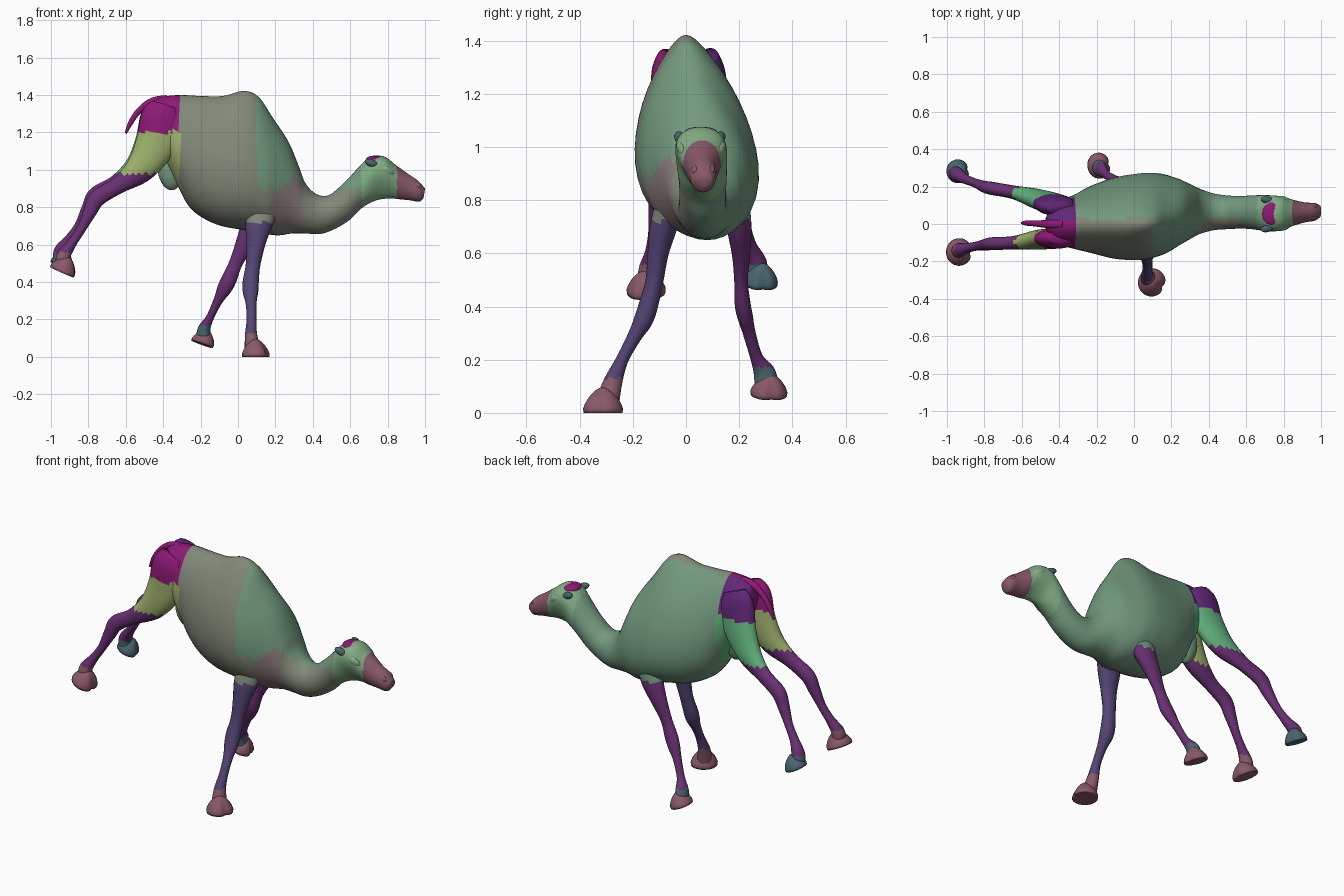
import bpy, bmesh, math
from mathutils import Vector, Euler

COLOURS = {
    "grey_green": (0.22, 0.25, 0.19), "green": (0.17, 0.32, 0.21), "pale_green": (0.22, 0.42, 0.23),
    "dusty_pink": (0.26, 0.20, 0.20), "magenta": (0.27, 0.01, 0.18), "violet": (0.12, 0.02, 0.19),
    "lime": (0.34, 0.44, 0.15), "mint": (0.12, 0.44, 0.20), "plum": (0.14, 0.03, 0.17),
    "indigo": (0.09, 0.06, 0.18), "mauve": (0.25, 0.10, 0.14), "dark_teal": (0.07, 0.13, 0.16),
}
MATS = {}
for key, rgb in COLOURS.items():
    MATS[key] = bpy.data.materials.new(key)
    MATS[key].diffuse_color = (*rgb, 1)


def finish(name, bm, colour):
    """Turn a bmesh into a smooth object; colour is a name or a rule on face centres."""
    bmesh.ops.recalc_face_normals(bm, faces=bm.faces)
    me = bpy.data.meshes.new(name)
    slots = []
    for f in bm.faces:
        f.smooth = True
        c = colour(f.calc_center_median()) if callable(colour) else colour
        if c not in slots:
            slots.append(c)
        f.material_index = slots.index(c)
    bm.to_mesh(me)
    bm.free()
    for s in slots:
        me.materials.append(MATS[s])
    ob = bpy.data.objects.new(name, me)
    bpy.context.collection.objects.link(ob)
    return ob


def smooth_rows(rows, n=6):
    """Catmull-Rom interpolation of rows of numbers."""
    out = []
    for i in range(len(rows) - 1):
        p0, p1 = rows[max(i - 1, 0)], rows[i]
        p2, p3 = rows[i + 1], rows[min(i + 2, len(rows) - 1)]
        for k in range(n):
            t = k / n
            out.append([0.5 * (2 * b + (c - a) * t + (2 * a - 5 * b + 4 * c - d) * t * t
                               + (3 * b - a - 3 * c + d) * t ** 3)
                        for a, b, c, d in zip(p0, p1, p2, p3)])
    return out + [list(rows[-1])]


def loft(name, rings, colour, sides=28):
    """Skin rings given as (centre, up half-axis, side half-axis, egg)."""
    bm = bmesh.new()
    loops = []
    for c, u, v, egg in rings:
        loop = []
        for i in range(sides):
            a = 2 * math.pi * i / sides
            k = math.cos(a)
            w = 1 - egg * k - 0.4 * max(egg, 0) * max(k, 0) ** 3
            loop.append(bm.verts.new(c + u * k + v * math.sin(a) * w))
        loops.append(loop)
    for a, b in zip(loops, loops[1:]):
        for i in range(sides):
            j = (i + 1) % sides
            bm.faces.new((a[i], a[j], b[j], b[i]))
    for loop, s in ((loops[0], 0), (loops[-1], -1)):
        tip = bm.verts.new(rings[s][0])
        for i in range(sides):
            bm.faces.new((loop[i], loop[(i + 1) % sides], tip))
    return finish(name, bm, colour)


def limb(name, rows, colour, sides=18):
    """Tube along rows of x, y, z, front-back radius, side radius."""
    pts = smooth_rows(rows)
    rings = []
    for i, p in enumerate(pts):
        q, r = pts[max(i - 1, 0)], pts[min(i + 1, len(pts) - 1)]
        t = (Vector(r[:3]) - Vector(q[:3])).normalized()
        u = t.cross(Vector((0, 1, 0))).normalized()
        rings.append((Vector(p[:3]), u * p[3], u.cross(t) * p[4], 0))
    return loft(name, rings, colour, sides)


def ellipsoid(name, loc, size, rot, colour, foot=False):
    bm = bmesh.new()
    bmesh.ops.create_uvsphere(bm, u_segments=24, v_segments=16, radius=1)
    turn = Euler(rot).to_matrix()
    for v in bm.verts:
        if foot:  # flat sole, tapered top and a cleft between two toes
            v.co.z = max(v.co.z, -0.2)
            taper = 1 - 0.3 * max(v.co.z, 0)
            v.co.x *= taper
            v.co.y *= taper
            if v.co.x > 0.2:
                v.co.x *= 0.8 + 0.5 * min(abs(v.co.y), 0.4)
        v.co = Vector(loc) + turn @ Vector([a * b for a, b in zip(v.co, size)])
    return finish(name, bm, colour)


# Torso, neck and head: top x, z, bottom x, z, top y, bottom y, half width, egg
torso = [
    (-0.475, 1.31, -0.465, 1.25, 0.0, 0.01, 0.03, 0),
    (-0.46, 1.365, -0.44, 1.15, 0.0, 0.01, 0.07, 0),
    (-0.41, 1.39, -0.40, 1.07, 0.0, 0.015, 0.115, 0.05),
    (-0.31, 1.40, -0.33, 0.93, 0.0, 0.02, 0.143, 0.12),
    (-0.20, 1.395, -0.25, 0.79, 0.0, 0.04, 0.175, 0.2),
    (-0.08, 1.395, -0.12, 0.71, 0.0, 0.05, 0.208, 0.28),
    (0.03, 1.422, 0.02, 0.68, 0.0, 0.06, 0.218, 0.36),
    (0.11, 1.39, 0.10, 0.67, 0.005, 0.07, 0.213, 0.36),
    (0.185, 1.28, 0.16, 0.655, 0.02, 0.075, 0.203, 0.25),
    (0.27, 1.15, 0.22, 0.65, 0.045, 0.08, 0.175, 0.1),
    (0.325, 1.02, 0.29, 0.66, 0.055, 0.08, 0.142, 0),
]
neck_head = [
    (0.36, 0.93, 0.36, 0.66, 0.06, 0.075, 0.118, 0),
    (0.415, 0.873, 0.44, 0.657, 0.06, 0.07, 0.098, 0),
    (0.48, 0.863, 0.52, 0.685, 0.06, 0.065, 0.09, 0),
    (0.545, 0.91, 0.60, 0.735, 0.06, 0.065, 0.087, 0),
    (0.60, 0.965, 0.655, 0.79, 0.06, 0.065, 0.09, 0),
    (0.655, 1.025, 0.71, 0.825, 0.06, 0.06, 0.094, -0.1),
    (0.71, 1.068, 0.76, 0.842, 0.055, 0.06, 0.092, -0.35),
    (0.78, 1.072, 0.82, 0.847, 0.055, 0.06, 0.085, -0.35),
    (0.845, 1.025, 0.87, 0.842, 0.06, 0.06, 0.068, -0.1),
    (0.91, 0.978, 0.92, 0.837, 0.062, 0.062, 0.053, 0),
    (0.965, 0.94, 0.97, 0.83, 0.065, 0.065, 0.047, 0),
    (1.0, 0.90, 0.992, 0.85, 0.068, 0.068, 0.03, 0),
]


def body_colour(c):
    if c.x < -0.31:
        if c.z < 1.2:
            return "lime" if c.y < 0.01 else "mint"
        return "magenta" if c.y < 0.01 else "violet"
    if c.x > 0.85:
        return "mauve"
    if c.x > 0.66:
        return "pale_green"
    if c.y < 0.06 and 0.17 < c.x < 0.34 and 0.7 < c.z < 0.97 - abs(c.x - 0.3):
        return "dusty_pink"
    return "green" if c.y > 0.03 or (c.x > 0.1 and c.z > 0.9) else "grey_green"


rings = []
for xt, zt, xb, zb, yt, yb, hw, egg in smooth_rows(torso + neck_head):
    top, bot = Vector((xt, yt, zt)), Vector((xb, yb, zb))
    rings.append(((top + bot) / 2, (top - bot) / 2, Vector((0, hw, 0)), egg))
loft("torso_neck_head", rings, body_colour, 40)

# Ears, brows and nostril bumps
for s, side in ((-1, "right"), (1, "left")):
    ellipsoid(side + "_ear", (0.715, 0.052 + s * 0.075, 1.035), (0.04, 0.02, 0.02), (0, 0.4, -s * 0.25), "dark_teal")
    ellipsoid(side + "_brow", (0.80, 0.057 + s * 0.075, 0.995), (0.04, 0.016, 0.022), (0, 0.5, -s * 0.3), "pale_green")
    ellipsoid(side + "_nostril", (0.96, 0.065 + s * 0.03, 0.915), (0.025, 0.014, 0.015), (0, 0.6, 0), "mauve")
ellipsoid("crown_tuft", (0.735, 0.055, 1.058), (0.05, 0.06, 0.018), (0, 0, 0), "magenta")

# Tail and sheath
limb("tail", [(-0.38, 0, 1.38, 0.02, 0.025), (-0.46, 0, 1.365, 0.02, 0.022), (-0.53, 0.003, 1.315, 0.016, 0.016),
              (-0.575, 0.005, 1.25, 0.013, 0.014), (-0.60, 0.005, 1.195, 0.006, 0.006)], "magenta")
ellipsoid("sheath", (-0.365, 0.02, 1.0), (0.065, 0.05, 0.11), (0, -0.15, 0), "green")

# Front legs
limb("right_front_leg", [
    (0.14, -0.05, 0.82, 0.085, 0.055), (0.11, -0.085, 0.70, 0.07, 0.052), (0.095, -0.105, 0.60, 0.05, 0.04),
    (0.08, -0.12, 0.49, 0.039, 0.034), (0.068, -0.143, 0.40, 0.043, 0.037), (0.067, -0.162, 0.345, 0.041, 0.036),
    (0.07, -0.195, 0.285, 0.029, 0.027), (0.072, -0.24, 0.20, 0.026, 0.024), (0.07, -0.275, 0.115, 0.033, 0.036),
    (0.08, -0.295, 0.04, 0.045, 0.045)],
    lambda c: "grey_green" if c.z > 0.72 else "indigo" if c.z > 0.13 else "mauve")
limb("left_front_leg", [
    (0.13, 0.185, 0.82, 0.085, 0.05), (0.085, 0.2, 0.70, 0.07, 0.047), (0.035, 0.207, 0.60, 0.05, 0.035),
    (-0.012, 0.207, 0.50, 0.036, 0.026), (-0.05, 0.213, 0.41, 0.041, 0.03), (-0.075, 0.223, 0.36, 0.038, 0.029),
    (-0.107, 0.238, 0.30, 0.025, 0.024), (-0.15, 0.265, 0.21, 0.021, 0.024), (-0.18, 0.295, 0.15, 0.034, 0.042),
    (-0.185, 0.305, 0.09, 0.042, 0.045)],
    lambda c: "green" if c.z > 0.72 else "plum" if c.z > 0.17 else "dark_teal")

# Hind legs: same side profile, different side offsets
profile = [(-0.39, 1.345, 0.075, 0.035), (-0.41, 1.28, 0.108, 0.052), (-0.435, 1.15, 0.11, 0.055),
           (-0.52, 1.01, 0.08, 0.052), (-0.64, 0.918, 0.046, 0.036), (-0.75, 0.85, 0.045, 0.035),
           (-0.792, 0.775, 0.036, 0.031), (-0.84, 0.68, 0.024, 0.024), (-0.89, 0.605, 0.026, 0.026),
           (-0.932, 0.54, 0.038, 0.038), (-0.935, 0.48, 0.04, 0.04)]
hind = (
    ("right", (-0.07, -0.078, -0.078, -0.085, -0.1, -0.105, -0.11, -0.118, -0.128, -0.14, -0.145), 0.03 * 0,
     ("magenta", "lime", "plum", "mauve")),
    ("left", (0.085, 0.095, 0.11, 0.137, 0.17, 0.19, 0.2, 0.22, 0.24, 0.265, 0.27), 0.03,
     ("violet", "mint", "plum", "dark_teal")),
)
for side, ys, lift, cols in hind:
    rows = []
    for i, ((x, z, ru, rv), y) in enumerate(zip(profile, ys)):
        k = lift * i / (len(ys) - 1)
        rows.append((x - k * 0.5, y, z + k, ru, rv))
    limb(side + "_hind_leg", rows, lambda c, cols=cols:
         cols[0] if c.z > 1.2 else cols[1] if c.z > 0.98 else cols[2] if c.z > 0.56 else cols[3], 22)

# Feet: broad two-toed pads
for name, loc, size, rot, col in (
    ("right_front_foot", (0.095, -0.312, 0.016), (0.074, 0.076, 0.08), (0, 0, -0.4), "mauve"),
    ("left_front_foot", (-0.186, 0.312, 0.08), (0.064, 0.07, 0.07), (0, 0.35, 0.2), "mauve"),
    ("right_hind_foot", (-0.933, -0.15, 0.465), (0.074, 0.074, 0.075), (0, 0.42, -0.1), "mauve"),
    ("left_hind_foot", (-0.94, 0.282, 0.497), (0.064, 0.064, 0.07), (0, 0.42, 0.2), "dark_teal"),
):
    ellipsoid(name, loc, size, rot, col, foot=True)
